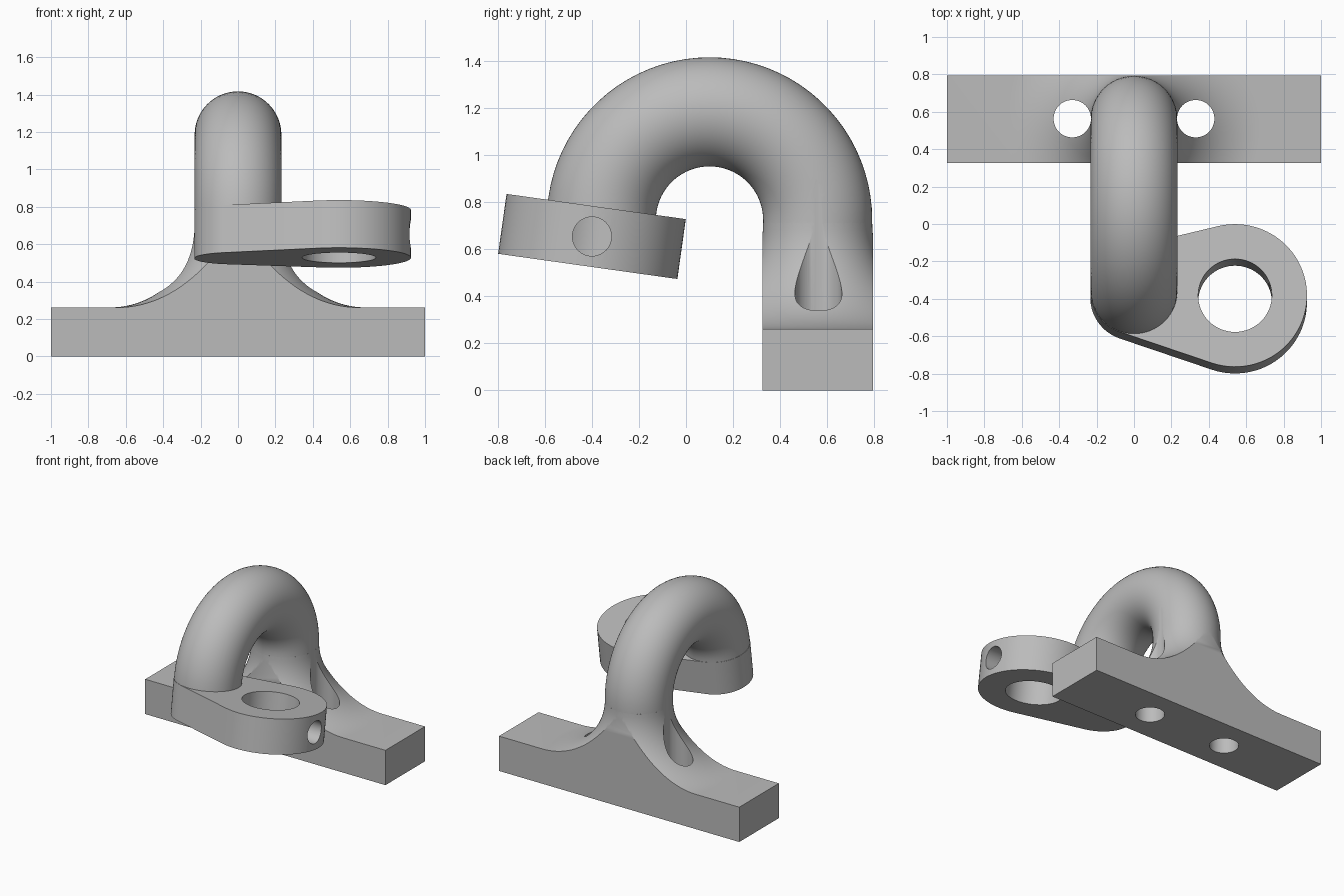
import bpy, bmesh
from math import sin, cos, pi, radians, atan2, acos, hypot
from mathutils import Matrix, Vector

if "Cube" in bpy.data.objects:
    bpy.data.objects.remove(bpy.data.objects["Cube"])

grey = bpy.data.materials.new("cast grey")
grey.use_nodes = True
grey.diffuse_color = (0.5, 0.5, 0.5, 1)
grey.node_tree.nodes["Principled BSDF"].inputs["Base Color"].default_value = (0.5, 0.5, 0.5, 1)

TUBE_R, BEND_R = 0.232, 0.46
POST_Y, BEND_Y, BEND_Z = 0.56, 0.1, 0.725
HALF_W, BASE_H = 0.235, 0.262
TILT = radians(8)
LUG = Vector((0.54, -0.4, 0.655))


def make(name, bm):
    bmesh.ops.recalc_face_normals(bm, faces=bm.faces)
    mesh = bpy.data.meshes.new(name)
    bm.to_mesh(mesh)
    bm.free()
    mesh.materials.append(grey)
    ob = bpy.data.objects.new(name, mesh)
    bpy.context.collection.objects.link(ob)
    return ob


def box(name, size, centre):
    bm = bmesh.new()
    bmesh.ops.create_cube(bm, size=1, matrix=Matrix.Translation(centre) @ Matrix.Diagonal((*size, 1)))
    return make(name, bm)


def cylinder(name, r, depth, matrix):
    bm = bmesh.new()
    bmesh.ops.create_cone(bm, cap_ends=True, segments=64, radius1=r, radius2=r, depth=depth, matrix=matrix)
    return make(name, bm)


def loft(name, rings):
    """Skin closed rings of equal length and cap both ends."""
    bm = bmesh.new()
    rows = [[bm.verts.new(p) for p in ring] for ring in rings]
    n = len(rows[0])
    for a, b in zip(rows, rows[1:]):
        for i in range(n):
            j = (i + 1) % n
            bm.faces.new((a[i], a[j], b[j], b[i]))
    bm.faces.new(rows[0])
    bm.faces.new(rows[-1])
    return make(name, bm)


def boolean(ob, other, operation):
    mod = ob.modifiers.new("cut", 'BOOLEAN')
    mod.operation, mod.solver, mod.object = operation, 'EXACT', other
    bpy.context.view_layer.objects.active = ob
    bpy.ops.object.modifier_apply(modifier=mod.name)
    bpy.data.objects.remove(other)


def smooth(ob):
    bpy.ops.object.select_all(action='DESELECT')
    ob.select_set(True)
    bpy.context.view_layer.objects.active = ob
    bpy.ops.object.shade_smooth_by_angle(angle=radians(30))


def circle(r, n=64):
    return [(r * cos(2 * pi * i / n), r * sin(2 * pi * i / n)) for i in range(n)]


# Flare: quarter-arc fillet turned about the post, trimmed to the base width
FIL = 0.45
profile = [(TUBE_R + FIL, 0.1)]
for i in range(25):
    t = i / 24 * pi / 2
    profile.append((TUBE_R + FIL - FIL * sin(t), BASE_H + FIL * (1 - cos(t))))
flare = loft("flare", [[(x, y + POST_Y, z) for x, y in circle(r, 96)] for r, z in profile])
boolean(flare, box("trim", (3, 2 * HALF_W, 3), (0, POST_Y, 0)), 'INTERSECT')

# Hooked tube: straight post, bend, then a short stub into the lug
stations = [(POST_Y, 0.2, 0)]
for i in range(41):
    a = (pi - TILT) * i / 40
    stations.append((BEND_Y + BEND_R * cos(a), BEND_Z + BEND_R * sin(a), a))
y, z, a = stations[-1]
stations.append((y - 0.13 * sin(TILT), z - 0.13 * cos(TILT), a))
tube = loft("tube", [[(u, y + v * cos(a), z + v * sin(a)) for u, v in circle(TUBE_R)]
                     for y, z, a in stations])

# Base bar joined with the flare and tube, then drilled with two bolt holes
base = box("base_and_hook", (2, 2 * HALF_W, BASE_H), (0, POST_Y, BASE_H / 2))
boolean(base, flare, 'UNION')
boolean(base, tube, 'UNION')
for side in (-1, 1):
    boolean(base, cylinder("bolt_hole", 0.1, 2.4, Matrix.Translation((side * 0.33, POST_Y + 0.003, 0))), 'DIFFERENCE')
smooth(base)

# Clamp lug: tapered outline around a small and a large circle, tilted
SMALL, BIG, THICK = 0.234, 0.385, 0.257
du, dv = -LUG.x, 0.025
aim = atan2(-dv, -du)
beta = acos((SMALL - BIG) / hypot(du, dv))
outline = []
for i in range(49):
    t = aim - beta + 2 * beta * i / 48
    outline.append((BIG * cos(t), BIG * sin(t)))
for i in range(33):
    t = aim + beta + 2 * (pi - beta) * i / 32
    outline.append((du + SMALL * cos(t), dv + SMALL * sin(t)))
pose = Matrix.Translation(LUG) @ Matrix.Rotation(-TILT, 4, 'X')
lug = loft("clamp_lug", [[pose @ Vector((u, v, w)) for u, v in outline] for w in (-THICK / 2, THICK / 2)])
boolean(lug, cylinder("rod_hole", 0.197, 1, pose), 'DIFFERENCE')

# Set-screw hole from the outer end into the rod hole
screw = Matrix.Translation(LUG + Vector((0.3, 0, 0))) @ Matrix.Rotation(pi / 2, 4, 'Y')
boolean(lug, cylinder("screw_hole", 0.083, 0.5, screw), 'DIFFERENCE')
smooth(lug)
